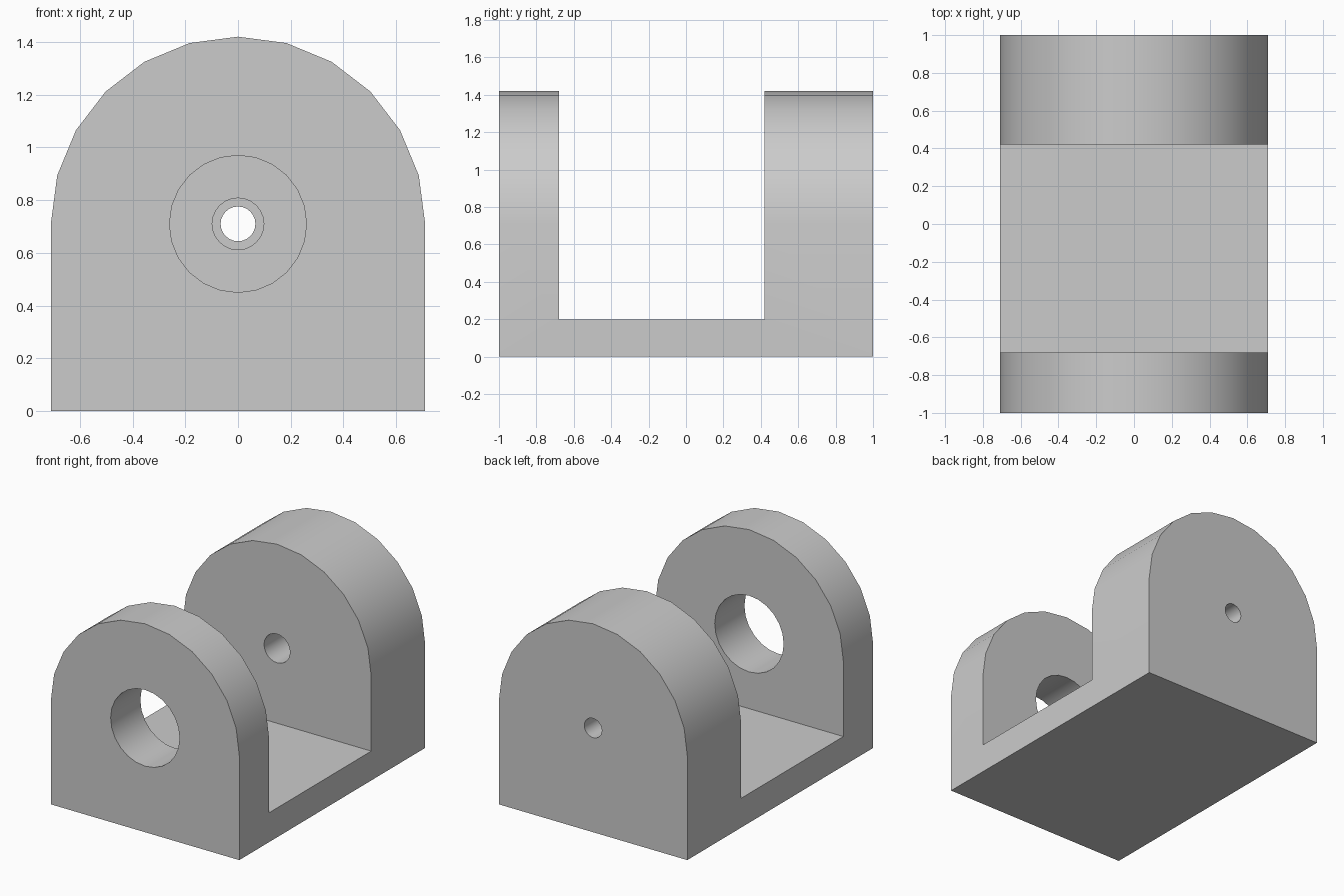
import bpy
import bmesh
from math import sin, cos, pi, radians

cube = bpy.data.objects.get("Cube")
if cube:
    bpy.data.objects.remove(cube, do_unlink=True)

R = 0.71            # arch radius, also the height of the hole axis
SEGMENTS = 24
FLOOR = 0.2

grey = bpy.data.materials.new("light grey")
grey.use_nodes = True
colour = (0.6, 0.6, 0.6, 1)
grey.diffuse_color = colour
grey.node_tree.nodes["Principled BSDF"].inputs["Base Color"].default_value = colour


def prism(name, profile, y0, y1):
    """Extrude an xz profile from y0 to y1."""
    bm = bmesh.new()
    face = bm.faces.new([bm.verts.new((x, y0, z)) for x, z in profile])
    ext = bmesh.ops.extrude_face_region(bm, geom=[face])
    verts = [v for v in ext["geom"] if isinstance(v, bmesh.types.BMVert)]
    bmesh.ops.translate(bm, verts=verts, vec=(0, y1 - y0, 0))
    bmesh.ops.recalc_face_normals(bm, faces=bm.faces)
    mesh = bpy.data.meshes.new(name)
    bm.to_mesh(mesh)
    bm.free()
    mesh.materials.append(grey)
    obj = bpy.data.objects.new(name, mesh)
    bpy.context.collection.objects.link(obj)
    return obj


def arc(radius, steps):
    return [(radius * cos(2 * pi * i / SEGMENTS), R + radius * sin(2 * pi * i / SEGMENTS))
            for i in range(steps)]


# Arched block running the full depth
bracket = prism("bracket", [(-R, 0), (R, 0)] + arc(R, SEGMENTS // 2 + 1), -1, 1)

# Gap between the uprights, front bore, and stepped back bore
cutters = [
    prism("gap_cutter", [(-1, FLOOR), (1, FLOOR), (1, 2), (-1, 2)], -0.68, 0.42),
    prism("front_bore_cutter", arc(0.26, SEGMENTS), -1.1, -0.5),
    prism("back_bore_cutter", arc(0.098, SEGMENTS), 0.3, 0.71),
    prism("back_pin_hole_cutter", arc(0.066, SEGMENTS), 0.3, 1.1),
]

bpy.ops.object.select_all(action="DESELECT")
bpy.context.view_layer.objects.active = bracket
bracket.select_set(True)
for cutter in cutters:
    cutter.hide_render = True
    mod = bracket.modifiers.new(cutter.name, "BOOLEAN")
    mod.operation = "DIFFERENCE"
    mod.solver = "EXACT"
    mod.object = cutter
    bpy.ops.object.modifier_apply(modifier=mod.name)
    bpy.data.objects.remove(cutter, do_unlink=True)

bpy.ops.object.shade_smooth_by_angle(angle=radians(30))
